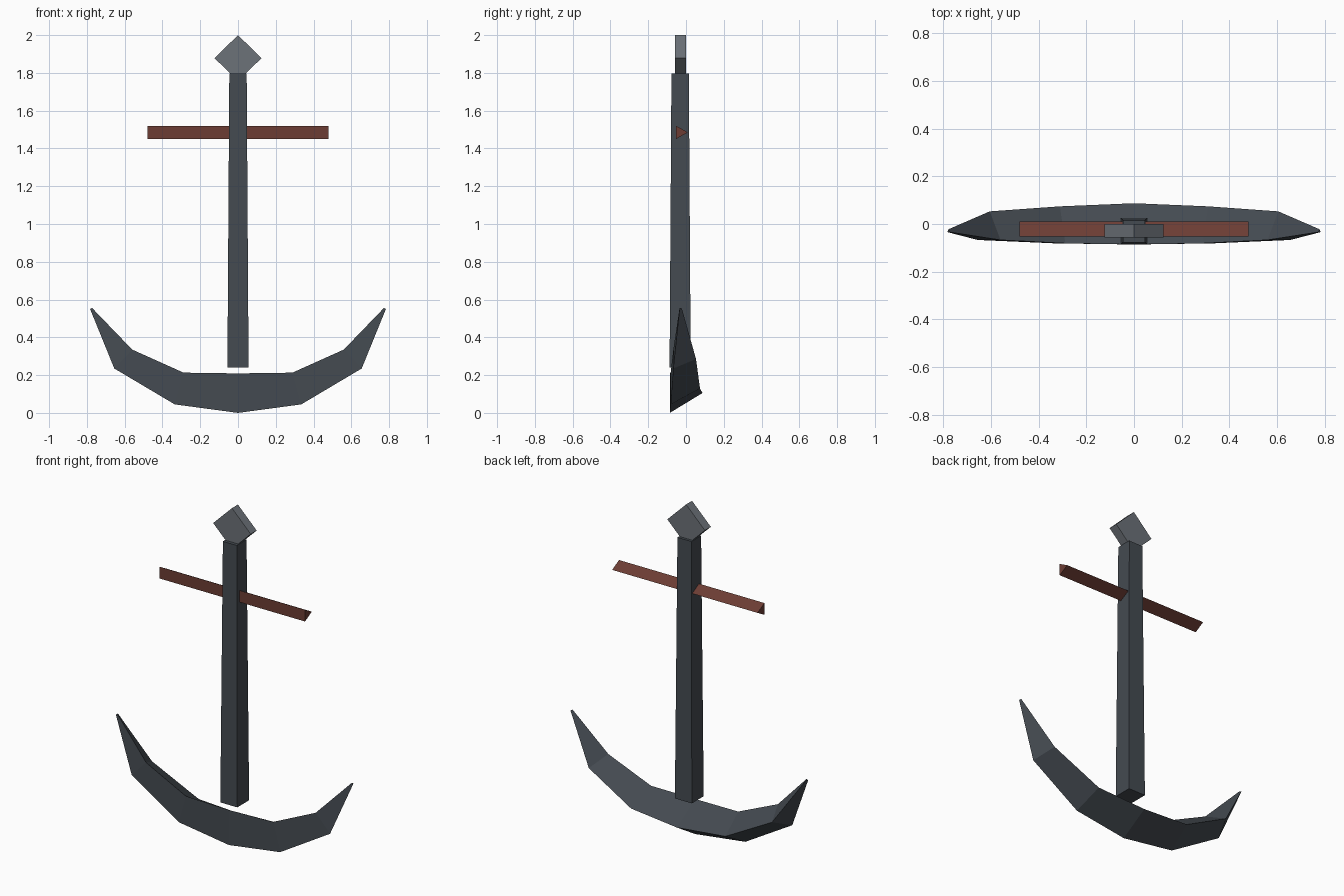
import bpy, bmesh

if "Cube" in bpy.data.objects:
    bpy.data.objects.remove(bpy.data.objects["Cube"])


def material(name, rgb):
    m = bpy.data.materials.new(name)
    m.diffuse_color = (*rgb, 1)
    m.use_nodes = True
    m.node_tree.nodes["Principled BSDF"].inputs["Base Color"].default_value = m.diffuse_color
    return m


IRON = material("dark iron", (0.058, 0.069, 0.082))
STEEL = material("grey steel", (0.150, 0.168, 0.188))
WOOD = material("red brown wood", (0.150, 0.046, 0.034))


def loft(name, sections, mat):
    """Skin a chain of equal-sided cross-sections and cap both ends."""
    bm = bmesh.new()
    rings = [[bm.verts.new(p) for p in s] for s in sections]
    n = len(rings[0])
    for a, b in zip(rings, rings[1:]):
        for i in range(n):
            j = (i + 1) % n
            bm.faces.new((a[i], a[j], b[j], b[i]))
    bm.faces.new(rings[0])
    bm.faces.new(rings[-1])
    bmesh.ops.recalc_face_normals(bm, faces=bm.faces)
    me = bpy.data.meshes.new(name)
    bm.to_mesh(me)
    bm.free()
    me.materials.append(mat)
    ob = bpy.data.objects.new(name, me)
    bpy.context.collection.objects.link(ob)
    return ob


# Shank: tapered square bar
def square(r, z, cy=-0.031):
    return [(sx * r, cy + sy * r, z) for sx, sy in ((-1, -1), (1, -1), (1, 1), (-1, 1))]


loft("shank", [square(0.056, 0.24), square(0.046, 1.797)], IRON)

# Head: flat diamond block
loft("head", [[(0, y, 2.0), (0.124, y, 1.878), (0, y, 1.756), (-0.124, y, 1.878)]
              for y in (-0.057, -0.001)], STEEL)

# Stock: triangular crossbar
loft("stock", [[(x, -0.053, 1.52), (x, -0.053, 1.45), (x, 0.010, 1.485)]
               for x in (-0.48, 0.48)], WOOD)

# Arms: triangular section (lower front, upper front, back) narrowing to the tips
half = [
    [(0, -0.086, 0.0), (0, -0.086, 0.209), (0, 0.087, 0.105)],
    [(0.335, -0.081, 0.045), (0.288, -0.081, 0.213), (0.311, 0.074, 0.130)],
    [(0.655, -0.067, 0.235), (0.560, -0.067, 0.335), (0.605, 0.053, 0.285)],
    [(0.783, -0.034, 0.550), (0.773, -0.034, 0.556), (0.778, -0.022, 0.553)],
]
mirrored = [[(-x, y, z) for x, y, z in s] for s in half[:0:-1]]
loft("arms", mirrored + half, IRON)
